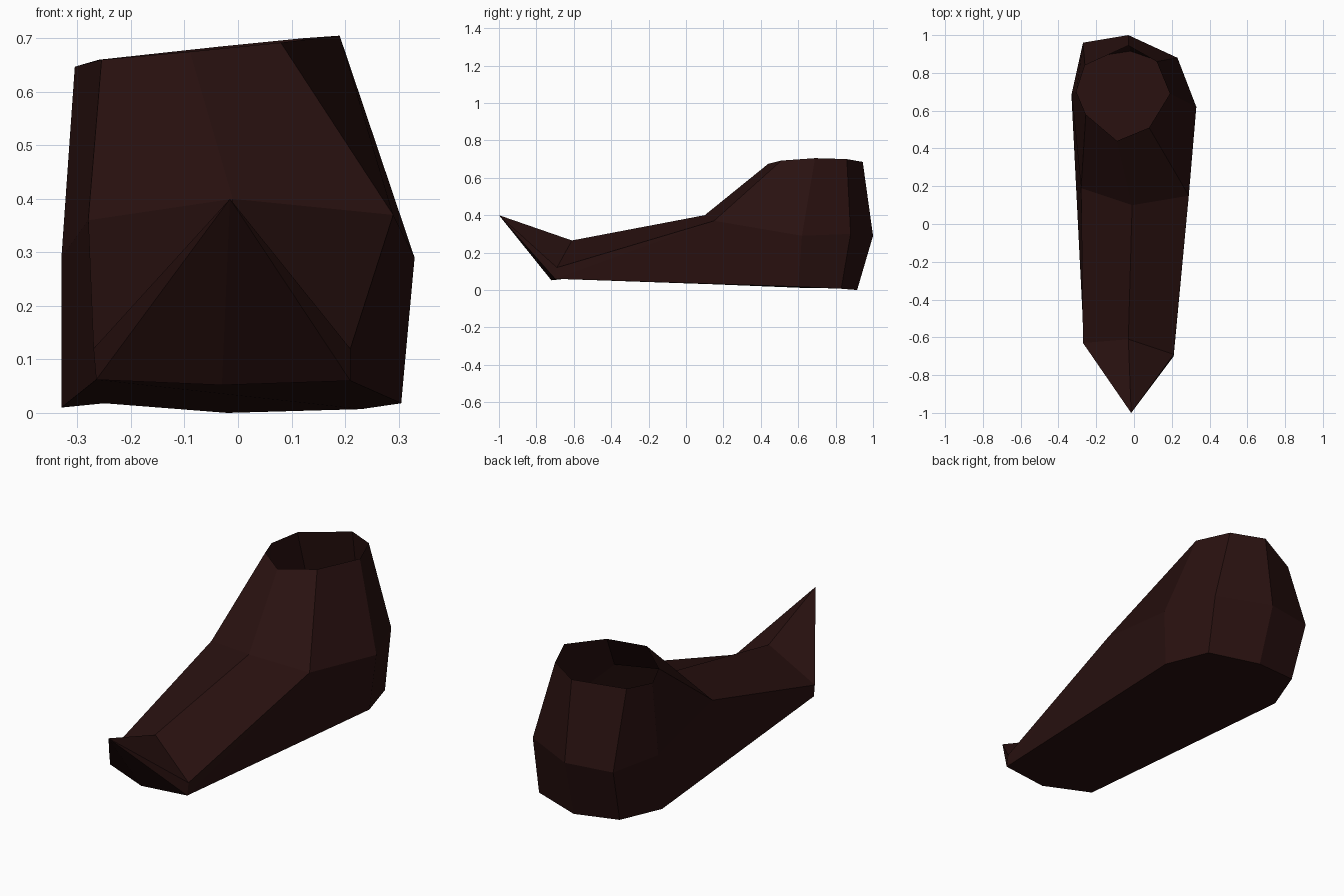
import bpy, bmesh

if "Cube" in bpy.data.objects:
    bpy.data.objects.remove(bpy.data.objects["Cube"])

# one dark leather colour
leather = bpy.data.materials.new("dark brown leather")
leather.diffuse_color = (0.022, 0.0055, 0.005, 1)
leather.use_nodes = True
leather.node_tree.nodes["Principled BSDF"].inputs["Base Color"].default_value = leather.diffuse_color

bm = bmesh.new()


def points(coords):
    return [bm.verts.new(c) for c in coords]


def face(*verts):
    bm.faces.new(verts)


# ankle opening and widest ring: front, then anticlockwise from above
collar = points([(-.09, .44, .675), (.08, .51, .692), (.19, .69, .705), (.12, .86, .70),
                 (-.03, .945, .685), (-.26, .84, .66), (-.305, .70, .647), (-.255, .58, .66)])
middle = points([(-.01, .10, .40), (.29, .15, .37), (.33, .62, .29), (.23, .88, .30),
                 (-.03, 1.0, .29), (-.27, .96, .29), (-.33, .69, .29), (-.28, .19, .36)])
# heel edge of the sole: right, round the back, to the left
heel = points([(.305, .60, .018), (.23, .83, .007), (-.02, .915, 0),
               (-.25, .88, .018), (-.33, .66, .01)])
# toe: sole front edge, side corners, top crease and raised tip
sole_r, sole_m, sole_l = points([(.21, -.70, .06), (-.03, -.72, .052), (-.265, -.63, .062)])
side_r, side_l = points([(.21, -.69, .12), (-.27, -.63, .12)])
crease, tip = points([(-.03, -.61, .265), (-.015, -1.0, .40)])

# ankle wall
for i in range(8):
    j = (i + 1) % 8
    face(middle[i], middle[j], collar[j], collar[i])

# heel wall
for i in range(4):
    face(heel[i], heel[i + 1], middle[i + 3], middle[i + 2])

# foot sides
face(sole_r, heel[0], middle[2], middle[1])
face(sole_r, middle[1], side_r)
face(heel[4], sole_l, middle[7], middle[6])
face(sole_l, side_l, middle[7])

# instep
face(side_r, middle[1], middle[0], crease)
face(crease, middle[0], middle[7], side_l)

# pointed toe
face(tip, side_r, crease)
face(tip, crease, side_l)
face(tip, sole_r, side_r)
face(tip, sole_m, sole_r)
face(tip, sole_l, sole_m)
face(tip, side_l, sole_l)

# sole
face(*reversed(heel), sole_r, sole_m, sole_l)

bmesh.ops.recalc_face_normals(bm, faces=bm.faces[:])
mesh = bpy.data.meshes.new("shoe")
bm.to_mesh(mesh)
bm.free()
mesh.materials.append(leather)
bpy.context.collection.objects.link(bpy.data.objects.new("shoe", mesh))
